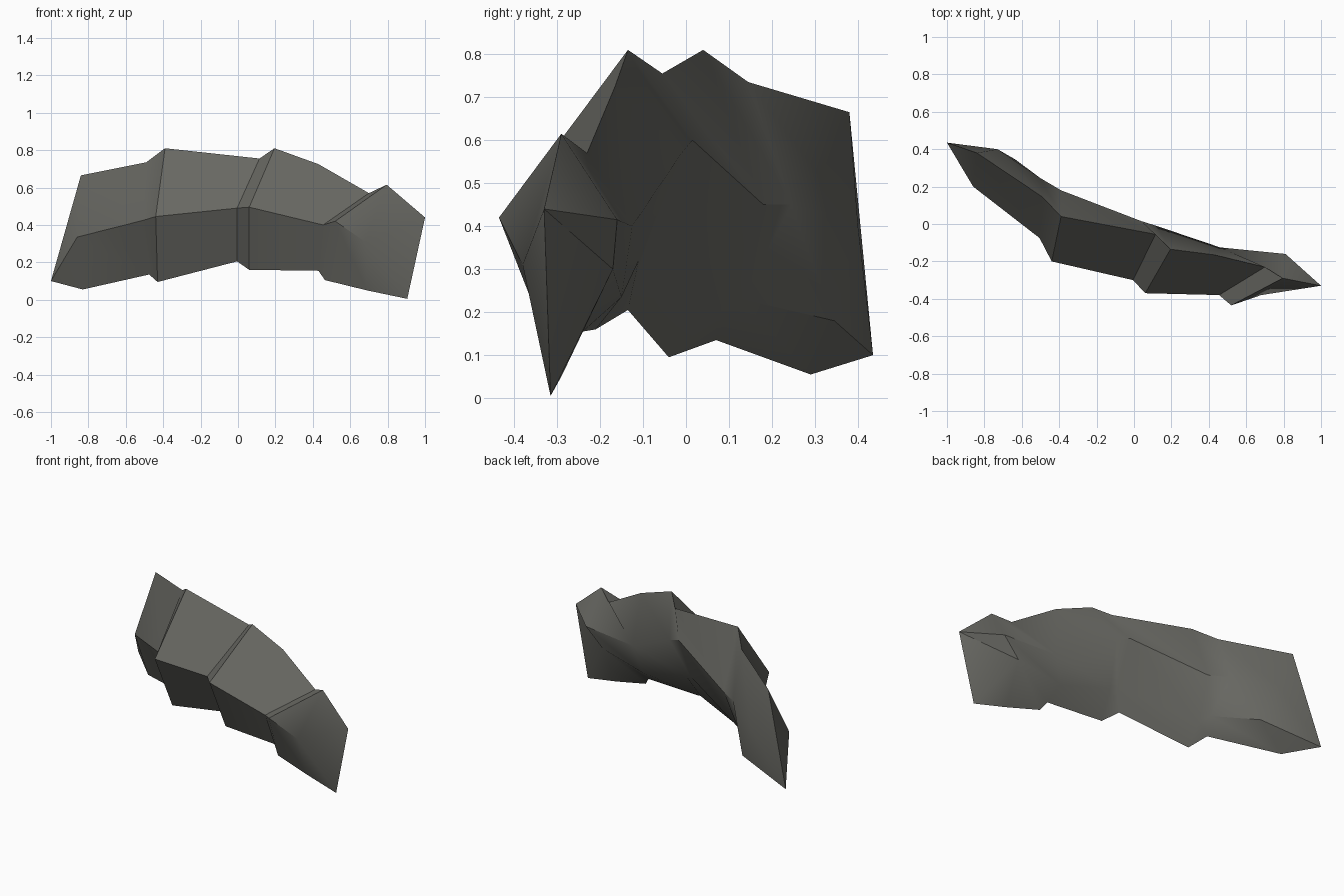
import bpy, bmesh, math

if "Cube" in bpy.data.objects:
    bpy.data.objects.remove(bpy.data.objects["Cube"])

# One cross-section per rib edge: top, front ridge, front bottom, inner bottom, inner middle
rings = [
    [(-.84, .38, .665), (-.86, .20, .335), (-.83, .29, .055), (-.635, .345, .18), (-.73, .40, .40)],
    [(-.49, .145, .735), (-.505, -.075, .425), (-.475, .07, .135), (-.45, .13, .23), (-.50, .245, .45)],
    [(-.39, .04, .81), (-.44, -.20, .445), (-.43, -.04, .095), (-.41, .075, .20), (-.39, .18, .45)],
    [(.115, -.055, .755), (-.005, -.30, .49), (-.005, -.135, .205), (.04, -.10, .33), (.04, .015, .60)],
    [(.195, -.135, .81), (.06, -.37, .495), (.06, -.21, .16), (.08, -.11, .32), (.12, -.01, .57)],
    [(.70, -.23, .57), (.455, -.38, .40), (.43, -.24, .155), (.41, -.15, .235), (.46, -.125, .40)],
    [(.795, -.29, .615), (.52, -.435, .42), (.465, -.265, .105), (.70, -.17, .30), (.81, -.16, .415)],
]

bm = bmesh.new()
R = [[bm.verts.new(p) for p in ring] for ring in rings]
left_tip = bm.verts.new((-1, .435, .10))
right_tip = bm.verts.new((1, -.33, .44))
low_tip = bm.verts.new((.905, -.315, .005))
arch = bm.verts.new((.43, -.165, .725))      # bend in the third plate's top edge
fold = bm.verts.new((.68, -.38, .31))        # bend in the last plate's ridge
hem = bm.verts.new((.69, -.29, .05))         # bend in the last plate's bottom edge

# Plates and the steps between them
for i in range(6):
    a, b = R[i], R[i + 1]
    for k in range(5):
        j = (k + 1) % 5
        if i == 4 and k == 0:
            bm.faces.new((a[0], arch, b[0], b[1], a[1]))
        elif i == 4 and k == 4:
            bm.faces.new((a[4], b[4], arch))
            bm.faces.new((a[4], arch, a[0]))
            bm.faces.new((b[4], b[0], arch))
        else:
            bm.faces.new((a[k], b[k], b[j], a[j]))

# Pointed left end
T, M, B, I, W = R[0]
for f in ((T, M, left_tip), (M, B, left_tip), (B, I, left_tip),
          (I, W, left_tip), (W, T, left_tip)):
    bm.faces.new(f)

# Folded right end
T, M, B, I, W = R[6]
for f in ((T, right_tip, fold, M), (right_tip, low_tip, fold), (M, fold, hem, B),
          (fold, low_tip, hem), (B, hem, I), (hem, low_tip, I),
          (I, low_tip, right_tip), (I, right_tip, W), (W, right_tip, T)):
    bm.faces.new(f)

bmesh.ops.recalc_face_normals(bm, faces=bm.faces)
mesh = bpy.data.meshes.new("plated_guard")
bm.to_mesh(mesh)
bm.free()

obj = bpy.data.objects.new("plated_guard", mesh)
bpy.context.collection.objects.link(obj)

# Dark grey
mat = bpy.data.materials.new("dark_grey")
mat.diffuse_color = (.14, .14, .125, 1)
mat.use_nodes = True
mat.node_tree.nodes["Principled BSDF"].inputs["Base Color"].default_value = mat.diffuse_color
mesh.materials.append(mat)

bpy.context.view_layer.objects.active = obj
obj.select_set(True)
bpy.ops.object.shade_smooth_by_angle(angle=math.radians(35))
